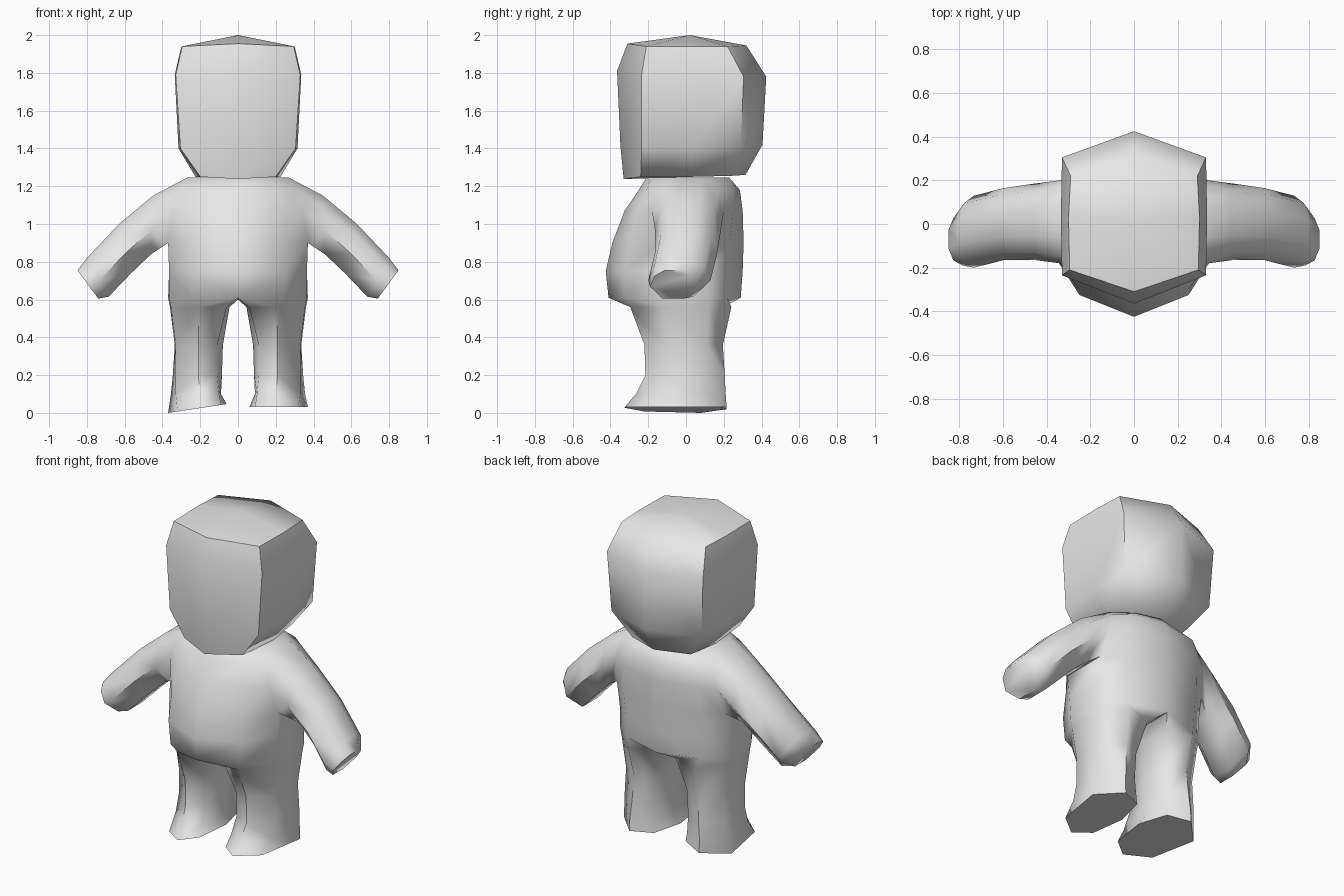
import bpy, bmesh, math

if "Cube" in bpy.data.objects:
    bpy.data.objects.remove(bpy.data.objects["Cube"])

grey = bpy.data.materials.new("plain_grey")
grey.diffuse_color = (0.8, 0.8, 0.8, 1)
grey.use_nodes = True
grey.node_tree.nodes["Principled BSDF"].inputs["Base Color"].default_value = grey.diffuse_color


def skin(bm, a, b, closed=True):
    """Bridge two rings of equal length with quads."""
    n = len(a)
    for i in range(n if closed else n - 1):
        j = (i + 1) % n
        bm.faces.new((a[i], a[j], b[j], b[i]))


def finish(bm, name):
    bmesh.ops.remove_doubles(bm, verts=bm.verts, dist=0.0005)
    bmesh.ops.recalc_face_normals(bm, faces=bm.faces)
    me = bpy.data.meshes.new(name)
    bm.to_mesh(me)
    bm.free()
    me.materials.append(grey)
    ob = bpy.data.objects.new(name, me)
    bpy.context.collection.objects.link(ob)
    bpy.ops.object.select_all(action='DESELECT')
    ob.select_set(True)
    bpy.context.view_layer.objects.active = ob
    bpy.ops.object.shade_smooth_by_angle(angle=math.radians(62))
    return ob


# Torso half rings: z, then front middle, front, side front, side back, back, back middle
TORSO = [
    (0.61, [(0, -.41), (.24, -.32), (.365, -.12), (.37, .12), (.25, .22), (0, .29)]),
    (0.75, [(0, -.425), (.25, -.325), (.365, -.13), (.365, .13), (.26, .22), (0, .30)]),
    (0.90, [(0, -.39), (.25, -.30), (.37, -.14), (.37, .15), (.27, .23), (0, .305)]),
    (1.07, [(0, -.325), (.24, -.26), (.34, -.18), (.34, .20), (.25, .25), (0, .30)]),
    (1.18, [(0, -.25), (.22, -.21), (.31, -.15), (.31, .18), (.22, .25), (0, .285)]),
    (1.245, [(0, -.21), (.15, -.18), (.27, -.07), (.27, .10), (.15, .19), (0, .23)]),
]
# Arm rings: top x z, bottom x z, y centre, y half width
ARM = [
    ((.45, 1.15), (.46, .84), .01, .175),
    ((.63, 1.0), (.57, .735), 0, .165),
    ((.80, .82), (.685, .615), -.035, .165),
    ((.85, .755), (.74, .605), -.07, .12),
]
ARM_SHAPE = [(0, -.45), (.42, -1), (.8, -.8), (1, -.35),
             (1, .35), (.8, .8), (.42, 1), (0, .45)]
# Leg rings, starting at the inner front and ending at the inner middle
LEG = [
    (.56, [(.06, -.24), (.21, -.295), (.355, -.12), (.36, .12), (.23, .24), (.07, .20), (.045, 0)]),
    (.36, [(.11, -.18), (.21, -.22), (.33, -.11), (.335, .11), (.22, .195), (.11, .15), (.08, 0)]),
    (.20, [(.11, -.17), (.21, -.215), (.33, -.11), (.345, .11), (.23, .205), (.12, .15), (.085, 0)]),
    (.10, [(.10, -.21), (.20, -.265), (.33, -.14), (.355, .10), (.24, .21), (.12, .16), (.09, 0)]),
    (.03, [(.09, -.25), (.19, -.325), (.32, -.22), (.37, .08), (.24, .215), (.11, .16), (.06, -.03)]),
]

# Body: torso, arms and legs as one skin
bm = bmesh.new()
for s in (-1, 1):
    rings = [[bm.verts.new((s * x, y, z)) for x, y in pts] for z, pts in TORSO]
    for k, (a, b) in enumerate(zip(rings, rings[1:])):
        if k < 2:
            skin(bm, a, b, False)
        else:  # leave the shoulder opening between the side columns
            skin(bm, a[:3], b[:3], False)
            skin(bm, a[3:], b[3:], False)
    bm.faces.new(rings[-1])

    # Arm and mitten hand
    prev = [r[2] for r in rings[2:]] + [r[3] for r in reversed(rings[2:])]
    for top, bot, yc, yh in ARM:
        ring = [bm.verts.new((s * (bot[0] + t * (top[0] - bot[0])), yc + w * yh,
                              bot[1] + t * (top[1] - bot[1]))) for t, w in ARM_SHAPE]
        skin(bm, prev, ring)
        prev = ring
    bm.faces.new(prev)

    # Leg and foot, one sole tilted slightly
    prev = rings[0] + [bm.verts.new((0, -.03, .60))]
    for z, pts in LEG:
        tilt = (z < .05) * (s < 0)
        ring = [bm.verts.new((s * x, y, z + tilt * (.015 - .15 * (x - .07)))) for x, y in pts]
        for v in ring:
            v.co.z = max(v.co.z, 0)
        skin(bm, prev, ring)
        prev = ring
    bm.faces.new(prev)
finish(bm, "body")

# Head half rings: front middle, front corner, side, back corner, back middle
HEAD = [
    [(0, -.33, 1.238), (.20, -.24, 1.25), (.225, .03, 1.25), (.20, .24, 1.255), (0, .315, 1.26)],
    [(0, -.347, 1.41), (.305, -.235, 1.40), (.315, .03, 1.40), (.31, .29, 1.41), (0, .405, 1.42)],
    [(0, -.365, 1.81), (.33, -.235, 1.79), (.335, .03, 1.79), (.33, .305, 1.78), (0, .425, 1.78)],
    [(0, -.31, 1.955), (.295, -.21, 1.94), (.30, .03, 1.94), (.29, .22, 1.94), (0, .32, 1.945)],
]
bm = bmesh.new()
for s in (-1, 1):
    rings = [[bm.verts.new((s * x, y, z)) for x, y, z in pts] for pts in HEAD]
    for a, b in zip(rings, rings[1:]):
        skin(bm, a, b, False)
    bm.faces.new(rings[0])
    crown = bm.verts.new((0, .02, 2.0))
    for a, b in zip(rings[-1], rings[-1][1:]):
        bm.faces.new((a, b, crown))
finish(bm, "head")
